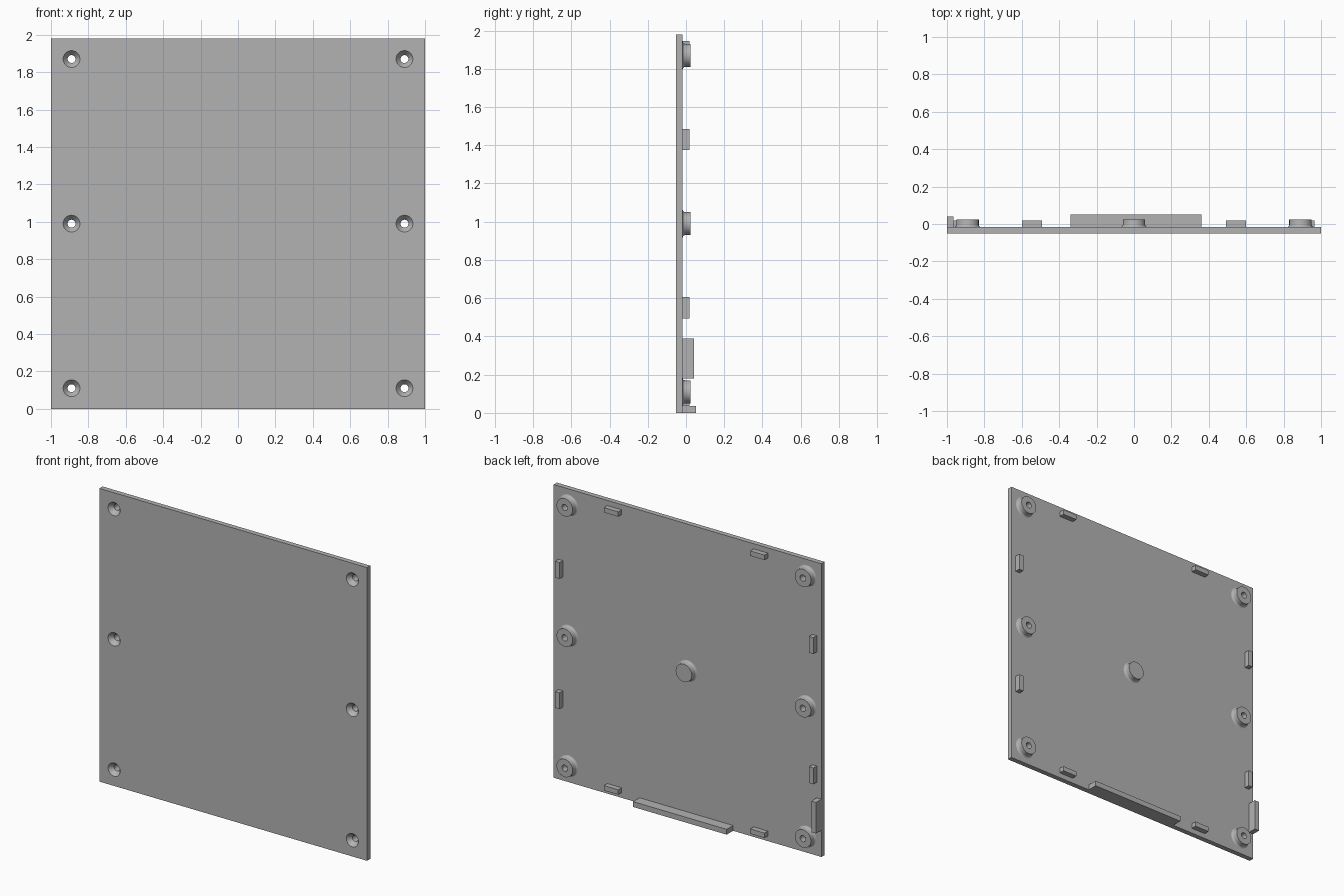
import bpy
import bmesh
import math
from mathutils import Matrix

if "Cube" in bpy.data.objects:
    bpy.data.objects.remove(bpy.data.objects["Cube"], do_unlink=True)

GREY = (0.45, 0.45, 0.45, 1)
grey = bpy.data.materials.new("plain grey")
grey.use_nodes = True
grey.diffuse_color = GREY
grey.node_tree.nodes["Principled BSDF"].inputs["Base Color"].default_value = GREY

HEIGHT = 1.98
FRONT, BACK = -0.051, -0.017   # faces of the panel
MID = HEIGHT / 2


def finish(name, bm):
    bmesh.ops.recalc_face_normals(bm, faces=bm.faces)
    mesh = bpy.data.meshes.new(name)
    bm.to_mesh(mesh)
    bm.free()
    mesh.materials.append(grey)
    obj = bpy.data.objects.new(name, mesh)
    bpy.context.collection.objects.link(obj)
    return obj


def box(name, x, y, z):
    """Box from (low, high) pairs on each axis."""
    bm = bmesh.new()
    size = [b - a for a, b in (x, y, z)]
    centre = [(a + b) / 2 for a, b in (x, y, z)]
    bmesh.ops.create_cube(bm, size=1, matrix=Matrix.Translation(centre) @ Matrix.Diagonal((*size, 1)))
    return finish(name, bm)


def lathe(name, profile, x, z, closed=False):
    """Turn a (radius, y) profile about an axis along y."""
    bm = bmesh.new()
    verts = [bm.verts.new((r, y, 0)) for r, y in profile]
    edges = [bm.edges.new(pair) for pair in zip(verts, verts[1:])]
    if closed:
        edges.append(bm.edges.new((verts[-1], verts[0])))
    bmesh.ops.spin(bm, geom=verts + edges, cent=(0, 0, 0), axis=(0, 1, 0),
                   angle=math.tau, steps=48, use_duplicate=False)
    bmesh.ops.remove_doubles(bm, verts=bm.verts, dist=1e-5)
    bmesh.ops.translate(bm, verts=bm.verts, vec=(x, 0, z))
    return finish(name, bm)


def smooth(obj):
    bpy.ops.object.select_all(action="DESELECT")
    obj.select_set(True)
    bpy.context.view_layer.objects.active = obj
    bpy.ops.object.shade_smooth_by_angle(angle=math.radians(35))


# Boss outline: filleted foot, straight wall, flat top
HOLE = 0.021
TOP = 0.024
wall = [(0.072, BACK), (0.066, BACK + 0.002), (0.062, BACK + 0.006), (0.06, BACK + 0.013), (0.06, TOP)]
countersink = [(0, FRONT - 0.01), (0.045, FRONT - 0.01), (0.045, FRONT),
               (HOLE, FRONT + 0.03), (HOLE, BACK + 0.01), (0, BACK + 0.01)]

# Panel with countersunk screw holes, and a hollow boss behind each hole
panel = box("panel", (-1, 1), (FRONT, BACK), (0, HEIGHT))
for side, sx in (("left", 1), ("right", -1)):
    for level, z in (("lower", 0.11), ("middle", MID), ("upper", HEIGHT - 0.11)):
        x = sx * 0.89
        cutter = lathe("hole_cutter", countersink, x, z)
        cutter.hide_render = True
        bpy.context.view_layer.objects.active = panel
        cut = panel.modifiers.new("hole", "BOOLEAN")
        cut.operation = "DIFFERENCE"
        cut.solver = "EXACT"
        cut.object = cutter
        bpy.ops.object.modifier_apply(modifier=cut.name)
        bpy.data.objects.remove(cutter, do_unlink=True)
        smooth(lathe(f"{side}_{level}_boss", [(HOLE, BACK)] + wall + [(HOLE, TOP)], x, z, closed=True))
smooth(panel)

# Solid boss in the middle of the back
smooth(lathe("centre_boss", wall + [(0, TOP)], 0, MID))

# Small locating clips along all four edges
CLIP = (BACK, 0.019)
NEAR, FAR = 0.035, 0.068
for side, sx in (("left", 1), ("right", -1)):
    across = sorted((sx * (1 - NEAR), sx * (1 - FAR)))
    along = sorted((sx * 0.493, sx * 0.6))
    box(f"{side}_lower_side_clip", across, CLIP, (0.495, 0.605))
    box(f"{side}_upper_side_clip", across, CLIP, (HEIGHT - 0.605, HEIGHT - 0.495))
    box(f"{side}_bottom_clip", along, CLIP, (NEAR, FAR))
    box(f"{side}_top_clip", along, CLIP, (HEIGHT - FAR, HEIGHT - NEAR))

# Long ledge on the bottom edge and short tab on the right edge
box("bottom_ledge", (-0.34, 0.36), (BACK, 0.051), (0, 0.036))
box("side_tab", (-1, -0.965), (BACK, 0.041), (0.18, 0.39))
